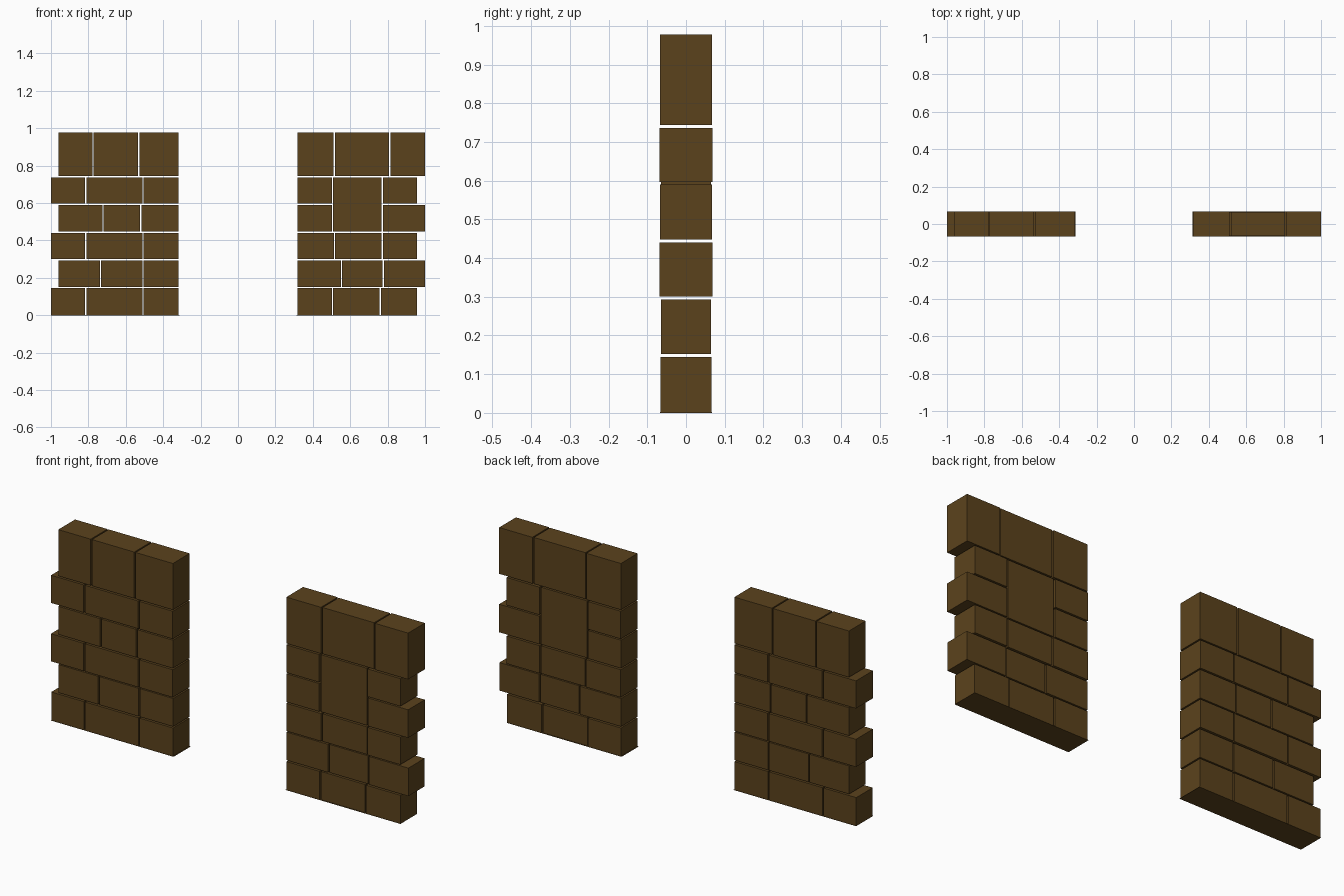
import bpy

mat = bpy.data.materials.new("brown_stone")
mat.diffuse_color = (0.105, 0.055, 0.012, 1)


def box(name, x0, x1, y0, y1, z0, z1):
    bpy.ops.mesh.primitive_cube_add(size=1, location=((x0 + x1) / 2, (y0 + y1) / 2, (z0 + z1) / 2))
    o = bpy.context.object
    o.name = name
    o.scale = (x1 - x0, y1 - y0, z1 - z0)
    bpy.ops.object.transform_apply(location=False, rotation=False, scale=True)
    o.data.materials.append(mat)


GAP = 0.0035  # half of the open joint between stones
courses = [0.0, 0.148, 0.297, 0.444, 0.593, 0.740, 0.978]
depths = [0.066, 0.065, 0.068, 0.067, 0.068, 0.067]

# Joint positions per course, from the bottom up
left = [(-1.0, -0.814, -0.508, -0.318), (-0.96, -0.735, -0.508, -0.318),
        (-1.0, -0.814, -0.508, -0.318), (-0.96, -0.722, -0.520, -0.318),
        (-1.0, -0.814, -0.508, -0.318), (-0.96, -0.775, -0.531, -0.318)]
right = [(0.318, 0.505, 0.760, 0.957), (0.318, 0.553, 0.776, 1.0),
         (0.318, 0.516, 0.771, 0.957), (0.318, 0.505, 0.771, 1.0),
         (0.318, 0.505, 0.771, 0.957), (0.318, 0.515, 0.811, 1.0)]

for side, wall in (("left", left), ("right", right)):
    for r, xs in enumerate(wall):
        z0 = courses[r] + (GAP if r else 0)
        z1 = courses[r + 1] - (GAP if r < 5 else 0)
        for i in range(3):
            top = z1
            # One tall stone spans two courses of the right wall
            if side == "right" and i == 1:
                if r == 4:
                    continue
                if r == 3:
                    top = courses[5] - GAP
            d = depths[r] - (0.003 if i == 1 and side == "right" else 0)
            box(f"{side}_stone_{r + 1}_{i + 1}", xs[i] + (GAP if i else 0),
                xs[i + 1] - (GAP if i < 2 else 0), -d, d, z0, top)

# Thin base sheets under each wall
box("left_base", -1.0, -0.314, -0.067, 0.067, 0, 0.002)
box("right_base", 0.314, 0.957, -0.067, 0.067, 0, 0.002)
